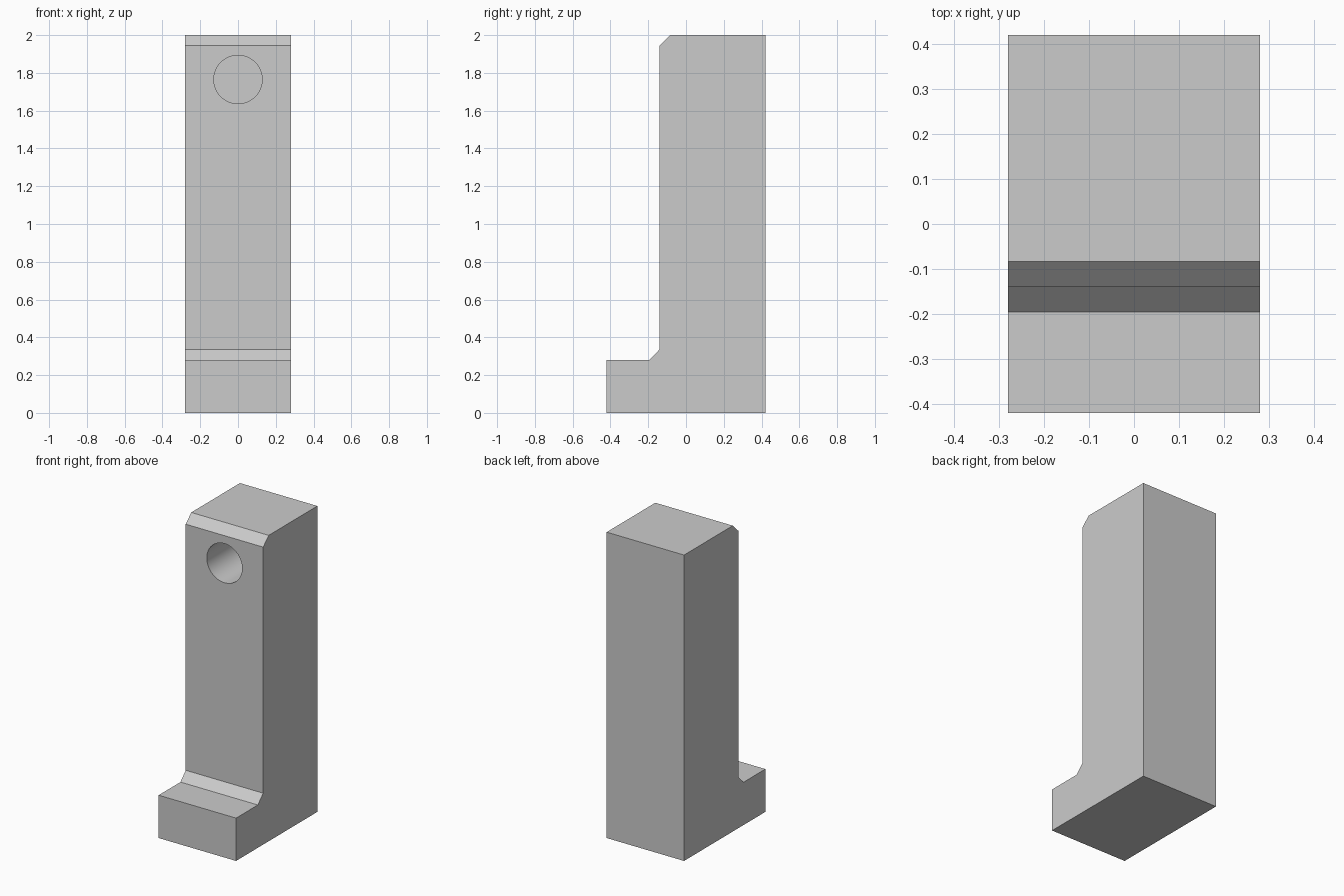
import bpy
import bmesh
import math
from mathutils import Matrix, Vector

cube = bpy.data.objects.get("Cube")
if cube:
    bpy.data.objects.remove(cube, do_unlink=True)

HALF_WIDTH = 0.28

# Single plain grey
grey = bpy.data.materials.new("plain_grey")
grey.use_nodes = True
colour = (0.6, 0.6, 0.6, 1)
grey.diffuse_color = colour
grey.node_tree.nodes["Principled BSDF"].inputs["Base Color"].default_value = colour


def make_object(name, bm):
    bmesh.ops.recalc_face_normals(bm, faces=bm.faces)
    mesh = bpy.data.meshes.new(name)
    bm.to_mesh(mesh)
    bm.free()
    mesh.materials.append(grey)
    obj = bpy.data.objects.new(name, mesh)
    bpy.context.collection.objects.link(obj)
    return obj


# L-shaped side profile (y, z) with a chamfered top edge and inner corner
profile = [(-0.42, 0), (0.42, 0), (0.42, 2), (-0.083, 2), (-0.14, 1.945),
           (-0.14, 0.336), (-0.195, 0.28), (-0.42, 0.28)]
bm = bmesh.new()
side = bm.faces.new([bm.verts.new((-HALF_WIDTH, y, z)) for y, z in profile])
extruded = bmesh.ops.extrude_face_region(bm, geom=[side])["geom"]
bmesh.ops.translate(bm, vec=Vector((2 * HALF_WIDTH, 0, 0)),
                    verts=[v for v in extruded if isinstance(v, bmesh.types.BMVert)])
block = make_object("jaw_block", bm)

# Blind round hole bored into the upper front face
front_y, hole_depth, overshoot = -0.14, 0.42, 0.1
length = hole_depth + overshoot
bm = bmesh.new()
bmesh.ops.create_cone(
    bm, cap_ends=True, segments=64, radius1=0.128, radius2=0.128, depth=length,
    matrix=Matrix.Translation((0, front_y - overshoot + length / 2, 1.765))
    @ Matrix.Rotation(math.pi / 2, 4, "X"))
cutter = make_object("hole_cutter", bm)
cutter.hide_render = True
cutter.hide_set(True)

bore = block.modifiers.new("bore", "BOOLEAN")
bore.operation = "DIFFERENCE"
bore.solver = "EXACT"
bore.object = cutter

# Apply the bore, then smooth only the round wall
bpy.ops.object.select_all(action="DESELECT")
block.select_set(True)
bpy.context.view_layer.objects.active = block
bpy.ops.object.modifier_apply(modifier=bore.name)
bpy.data.objects.remove(cutter, do_unlink=True)
bpy.ops.object.shade_smooth_by_angle(angle=math.radians(30))
